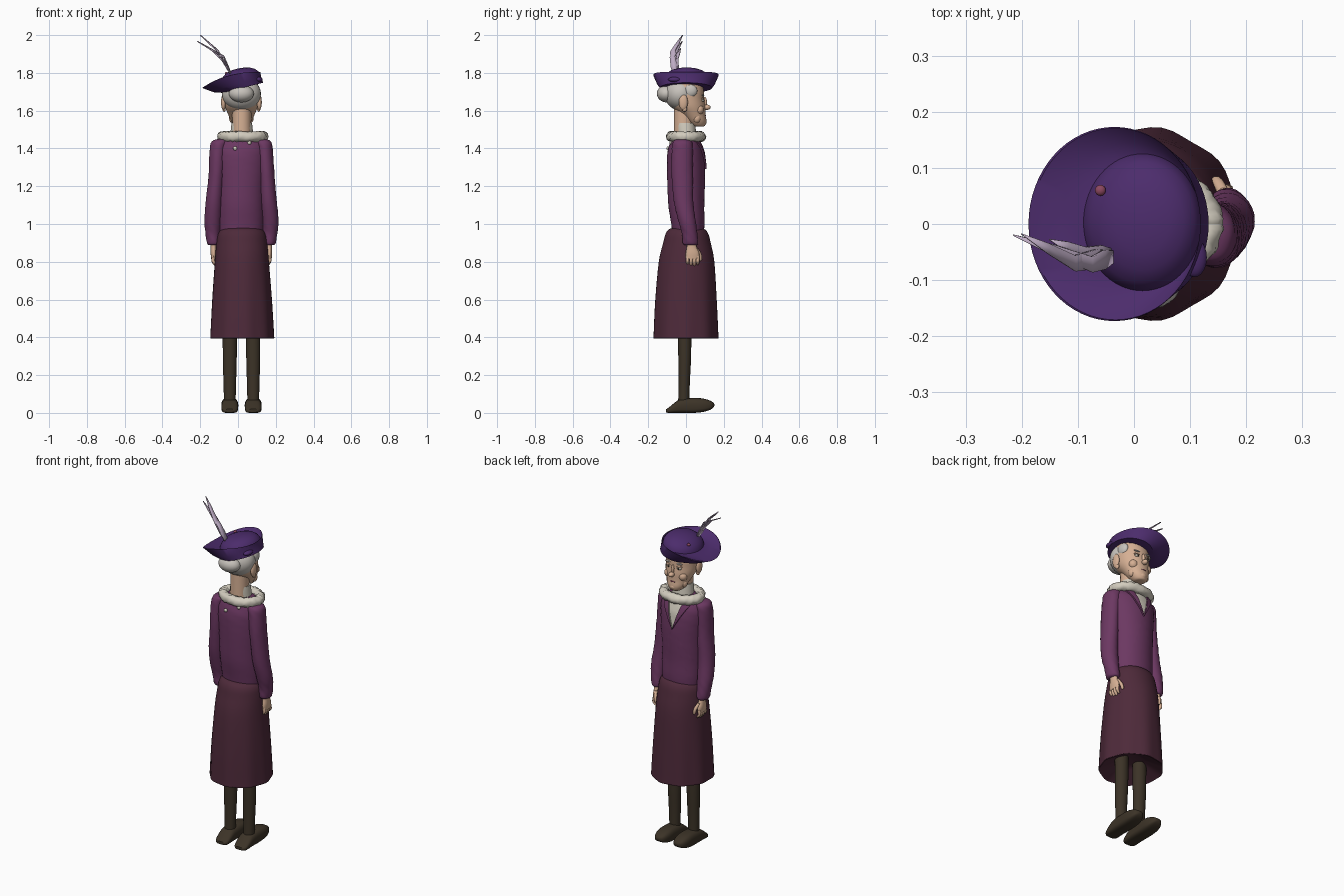
import bpy, bmesh, math, random
from mathutils import Vector

random.seed(4)
if "Cube" in bpy.data.objects:
    bpy.data.objects.remove(bpy.data.objects["Cube"])
CX = 0.018  # body centre line


def material(name, rgb):
    lin = [((c / 255 + 0.055) / 1.055) ** 2.4 for c in rgb] + [1]
    m = bpy.data.materials.new(name)
    m.use_nodes = True
    m.diffuse_color = lin
    m.node_tree.nodes["Principled BSDF"].inputs["Base Color"].default_value = lin
    return m


skin = material("skin", (214, 176, 148))
hair = material("grey hair", (200, 195, 188))
cream = material("cream", (210, 204, 190))
plum = material("plum jacket", (108, 56, 98))
maroon = material("maroon skirt", (78, 42, 58))
violet = material("violet hat", (76, 44, 108))
brown = material("dark brown", (60, 51, 39))
lilac = material("lilac feather", (190, 172, 196))
rose = material("rose", (140, 72, 96))


def finish(name, bm, *mats, angle=50):
    bmesh.ops.recalc_face_normals(bm, faces=bm.faces)
    mesh = bpy.data.meshes.new(name)
    bm.to_mesh(mesh)
    bm.free()
    obj = bpy.data.objects.new(name, mesh)
    bpy.context.collection.objects.link(obj)
    for m in mats:
        mesh.materials.append(m)
    bpy.ops.object.select_all(action="DESELECT")
    obj.select_set(True)
    bpy.context.view_layer.objects.active = obj
    bpy.ops.object.shade_smooth_by_angle(angle=math.radians(angle))
    return obj


def smooth_path(rows, steps=4):
    """Catmull-Rom interpolation of rows of numbers."""
    out = []
    for i in range(len(rows) - 1):
        a, b, c, d = (rows[max(0, min(len(rows) - 1, i + k))] for k in (-1, 0, 1, 2))
        for s in range(steps):
            t = s / steps
            out.append([q + 0.5 * t * (r - p + t * (2 * p - 5 * q + 4 * r - s4
                        + t * (3 * (q - r) + s4 - p))) for p, q, r, s4 in zip(a, b, c, d)])
    return out + [list(rows[-1])]


def bridge(rings, caps=True):
    """Skin a list of point rings into a bmesh."""
    bm = bmesh.new()
    vr = [[bm.verts.new(p) for p in ring] for ring in rings]
    n = len(vr[0])
    for lo, hi in zip(vr, vr[1:]):
        for i in range(n):
            bm.faces.new((lo[i], lo[(i + 1) % n], hi[(i + 1) % n], hi[i]))
    if caps:
        bm.faces.new(vr[0])
        bm.faces.new(vr[-1])
    return bm


def angles(n):
    return [2 * math.pi * i / n for i in range(n)]


def loft(rows, n=32, ripple=0, fold=0):
    """Stack of horizontal ellipses: rows of x, y, z, rx, ry."""
    rings = []
    for x, y, z, rx, ry in smooth_path(rows):
        ring = []
        for a in angles(n):
            k = 1 + ripple * math.sin(3 * a + 70 * z) * math.sin(45 * z + 2 * a)
            k += fold * math.cos(9 * a) * max(0, 0.9 - z)
            ring.append((x + rx * k * math.cos(a), y + ry * k * math.sin(a), z))
        rings.append(ring)
    return bridge(rings)


def ball(name, loc, size, mat, segs=20):
    bm = bmesh.new()
    bmesh.ops.create_uvsphere(bm, u_segments=segs, v_segments=segs * 2 // 3, radius=1)
    for v in bm.verts:
        v.co = Vector(loc) + Vector(a * b for a, b in zip(v.co, size))
    return finish(name, bm, mat)


# Skirt
finish("skirt", loft([(.02, 0, .45, .06, .06), (.02, 0, .40, .155, .158), (.02, 0, .395, .168, .17),
                      (.02, 0, .42, .168, .17), (.02, 0, .6, .158, .162), (.02, .003, .8, .143, .147),
                      (.02, .005, .9, .134, .126), (.02, .005, .95, .124, .112),
                      (.02, .005, .975, .1, .09), (.02, .005, .982, .05, .05)], 54, fold=.035), maroon)

# Jacket: the neckline and lapels are cut by slanted planes
bm = loft([(CX, .01, .92, .11, .08), (CX, .01, 1.0, .118, .088), (CX, .002, 1.1, .12, .095),
           (CX, 0, 1.2, .123, .099), (CX, 0, 1.3, .13, .1), (CX, -.003, 1.38, .135, .095),
           (CX, -.005, 1.43, .125, .08), (CX, -.005, 1.46, .09, .065), (CX, -.005, 1.48, .05, .05)],
          48, ripple=.014)
SLOPES, TIP = (.3, .58), 1.29
for slope in SLOPES:
    for side in (-1, 1):
        geom = [g for g in bm.verts[:] + bm.edges[:] + bm.faces[:]
                if (g.co.y if isinstance(g, bmesh.types.BMVert) else
                    sum(v.co.y for v in g.verts) / len(g.verts)) > 0]
        bmesh.ops.bisect_plane(bm, geom=geom, dist=1e-5, plane_co=(CX, 0, TIP),
                               plane_no=(side, 0, -slope))
lapel = []
for f in bm.faces:
    c = f.calc_center_median()
    if c.y > .01 and c.z > TIP:
        reach = abs(c.x - CX) / (c.z - TIP)
        if reach < SLOPES[0]:
            f.material_index = 1
        elif reach < SLOPES[1]:
            lapel.append(f)
raised = bmesh.ops.extrude_face_region(bm, geom=lapel)["geom"]
bmesh.ops.delete(bm, geom=lapel, context="FACES")
for v in raised:
    if isinstance(v, bmesh.types.BMVert):
        v.co.y += .009
finish("jacket", bm, plum, cream, angle=35)
for x, z, y in ((-.015, 1.4, -.095), (.06, 1.43, -.078)):
    ball("back_pin", (x, y, z), (.011, .009, .011), cream, 8)

# Fur collar
rings = []
for i, a in enumerate(angles(64)):
    ring = []
    for b in angles(14):
        r = .027 * (1 + random.uniform(-.13, .13))
        ring.append((.025 + (.108 + r * math.cos(b)) * math.cos(a),
                     (.078 + r * math.cos(b)) * math.sin(a), 1.463 + r * math.sin(b)))
    rings.append(ring)
finish("fur_collar", bridge(rings + rings[:1], caps=False), cream, angle=80)

# Neck and blouse collar
finish("neck", loft([(.02, -.012, 1.44, .053, .053), (.02, -.012, 1.53, .05, .052),
                     (.02, -.005, 1.62, .052, .058)]), skin)
finish("blouse_collar", loft([(.02, 0, 1.46, .062, .056), (.02, -.004, 1.51, .057, .055),
                              (.02, -.005, 1.535, .054, .053)]), cream)

# Head
finish("head", loft([(CX, .07, 1.515, .015, .012), (CX, .066, 1.52, .034, .034), (CX, .056, 1.545, .054, .052),
                     (CX, .037, 1.58, .07, .066), (CX, .014, 1.62, .086, .088), (CX, .002, 1.66, .092, .095),
                     (CX, 0, 1.7, .093, .095), (CX, 0, 1.75, .085, .085)]), skin)
ball("chin", (CX, .088, 1.541), (.026, .022, .02), skin)
ball("nose_bridge", (CX, .098, 1.645), (.009, .013, .028), skin)
ball("nose_tip", (CX, .11, 1.618), (.015, .02, .014), skin)
ball("mouth", (CX, .094, 1.574), (.023, .012, .005), rose)
ball("hair_cap", (CX, -.03, 1.69), (.103, .085, .088), hair, 32)
ball("hair_bun", (CX, -.104, 1.69), (.066, .05, .046), hair, 24)
for s in (-1, 1):
    ball("ear", (CX + s * .095, -.014, 1.645), (.013, .024, .042), skin)
    ball("ear_lobe", (CX + s * .092, -.008, 1.61), (.009, .014, .016), skin)
    ball("side_hair", (CX + s * .077, .02, 1.705), (.02, .04, .035), hair)
    ball("cheek", (CX + s * .045, .07, 1.605), (.026, .024, .026), skin)
    ball("jowl", (CX + s * .048, .058, 1.56), (.017, .02, .025), skin)
    ball("eye", (CX + s * .034, .087, 1.655), (.015, .009, .008), cream)
    ball("pupil", (CX + s * .033, .094, 1.655), (.006, .004, .006), brown, 12)
    ball("eyelid", (CX + s * .035, .086, 1.664), (.018, .011, .005), skin)
    ball("eyebrow", (CX + s * .036, .09, 1.682), (.02, .007, .004), hair)

# Arms, hands, legs and shoes
SHOE = [(-.105, .003, .02, .025), (-.092, 0, .028, .038), (-.065, 0, .05, .043), (-.03, 0, .072, .044),
        (.04, 0, .079, .045), (.09, .005, .076, .044), (.125, .015, .066, .036),
        (.143, .026, .056, .024), (.15, .036, .046, .008)]
for s, side in ((-1, "right"), (1, "left")):
    def arm(dx, *rest):
        return (CX + s * dx, *rest)
    finish(side + "_sleeve", loft([arm(.1, -.02, 1.45, .025, .025), arm(.115, -.02, 1.435, .043, .05),
                                   arm(.124, -.02, 1.38, .044, .056), arm(.133, -.02, 1.25, .042, .056),
                                   arm(.143, -.014, 1.13, .044, .052), arm(.152, .005, 1.02, .044, .046),
                                   arm(.152, .018, .95, .038, .041), arm(.148, .023, .9, .034, .041),
                                   arm(.147, .023, .888, .025, .032)], 28, ripple=.04), plum)
    finish(side + "_hand", loft([arm(.147, .027, .92, .018, .024), arm(.147, .03, .88, .016, .026),
                                 arm(.147, .034, .845, .016, .036), arm(.147, .034, .815, .013, .035)], 16), skin)
    for i in range(4):
        y, tip = .008 + .018 * i, .775 + .006 * abs(i - 1.5)
        finish(side + "_finger", loft([arm(.147, y, .83, .009, .009), arm(.15, y, .805, .009, .009),
                                       arm(.142, y, tip + .008, .008, .008), arm(.138, y, tip, .003, .003)], 10), skin)
    finish(side + "_thumb", loft([arm(.142, .055, .87, .01, .01), arm(.132, .072, .84, .01, .011),
                                  arm(.127, .077, .815, .008, .008), arm(.127, .077, .805, .003, .003)], 10), skin)
    lx = .0185 + s * .062
    finish(side + "_leg", loft([(lx, -.012, .03, .03, .03), (lx, -.01, .15, .033, .03),
                                (lx, -.007, .3, .037, .034), (lx, -.007, .5, .037, .036)], 24), brown)
    rings = []
    for y, lo, hi, w in smooth_path(SHOE, 3):
        ring = []
        for a in angles(24):
            c, t = math.cos(a), math.sin(a)
            up = math.copysign(abs(t) ** (.5 if t < 0 else .9), t)
            ring.append((lx + w * math.copysign(abs(c) ** .6, c), y, (lo + hi) / 2 + up * (hi - lo) / 2))
        rings.append(ring)
    finish(side + "_shoe", bridge(rings), brown)

# Hat: tilted bowl, sweeping brim and low crown in one skin
base, rim, inner = [], [], []
for a in angles(64):
    c, t = math.cos(a), math.sin(a)
    x = .025 + .108 * c
    base.append(Vector((x, .138 * t, 1.72 + .25 * (x - .02))))
    rim.append(Vector((-.035 + .153 * c, .173 * t, 1.803 - .083 * ((1 - c) / 2) ** 2.5)))
    inner.append(Vector((.015 + .105 * c, .003 + .122 * t, 1.765 + .15 * .105 * c)))
bowl = [b.lerp(r, .45) + Vector((0, 0, -.008)) for b, r in zip(base, rim)]
lip = [r + (i - r) * .04 + Vector((0, 0, .003)) for r, i in zip(rim, inner)]
dish = [r.lerp(i, .6) + Vector((0, 0, -.004)) for r, i in zip(rim, inner)]
hat = [base, bowl, rim, lip, dish, inner]
mid = Vector((.015, .003, 1.765))
for scale, rise in ((.97, .014), (.88, .03), (.7, .046), (.45, .056), (.2, .06), (.03, .061)):
    hat.append([mid + (p - mid) * scale + Vector((0, 0, rise)) for p in inner])
finish("hat", bridge(hat), violet, angle=40)
ball("hat_button", (-.06, .06, 1.797), (.01, .01, .008), rose, 14)
ball("hat_knot", (.108, -.06, 1.765), (.022, .035, .014), violet)

# Feathers: bent tapering blades
for bend, tip in (((-.105, -.07, 1.915), (-.2, -.018, 2.0)),
                  ((-.075, -.072, 1.885), (-.215, -.02, 1.967)),
                  ((-.085, -.055, 1.87), (-.15, -.028, 1.93))):
    bm = bmesh.new()
    root, bend, tip = Vector((-.03, -.055, 1.78)), Vector(bend), Vector(tip)
    stations = ((root, .008), (root.lerp(bend, .5), .017), (bend, .014), (bend.lerp(tip, .5), .01), (tip, .001))
    pairs = [[bm.verts.new(p + Vector((0, k * w, k * w * .3))) for k in (-1, 1)] for p, w in stations]
    for p, q in zip(pairs, pairs[1:]):
        bm.faces.new((p[0], p[1], q[1], q[0]))
    blade = finish("feather", bm, lilac)
    solid = blade.modifiers.new("thickness", "SOLIDIFY")
    solid.thickness, solid.offset = .005, 0
